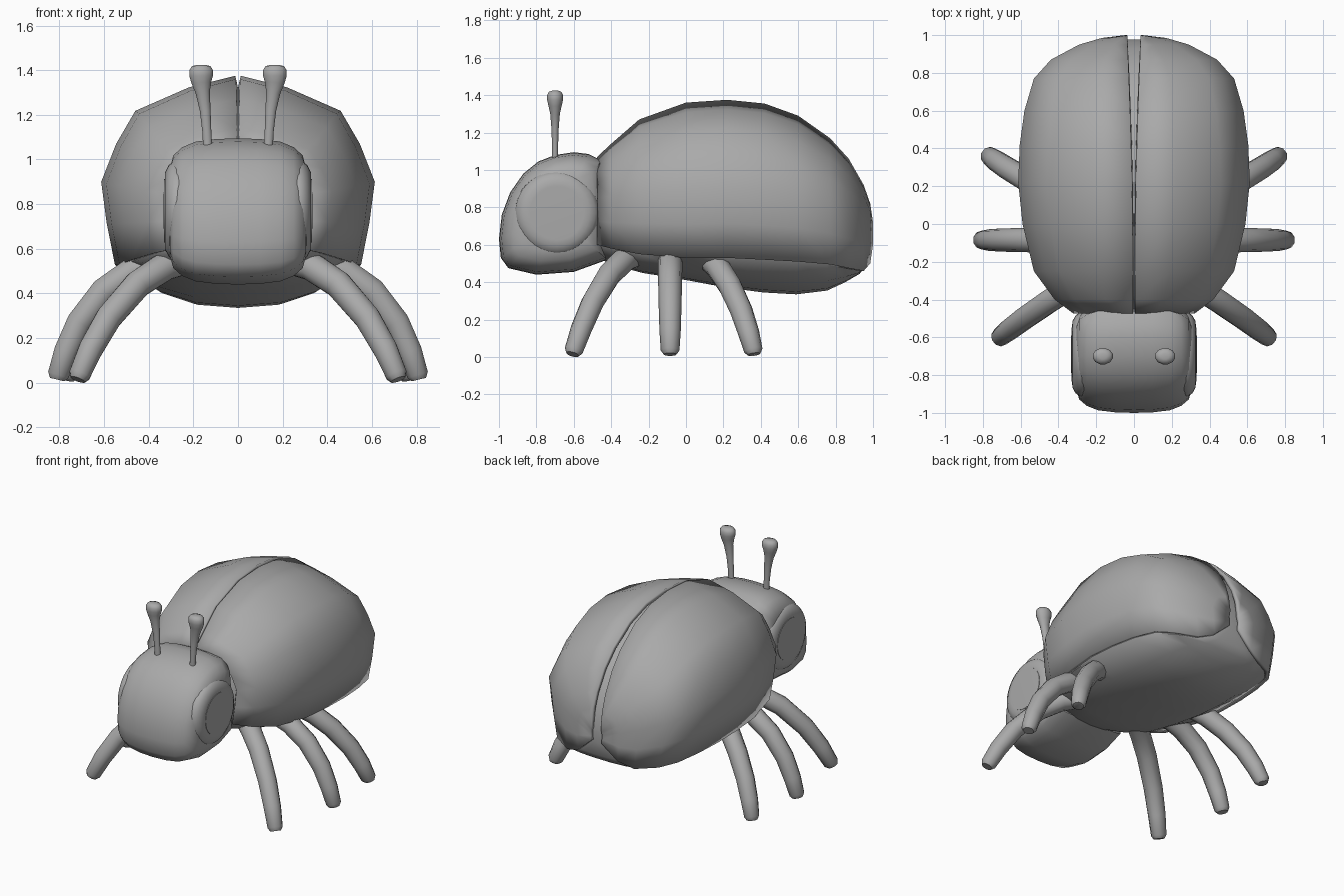
import bpy, bmesh, math
from mathutils import Vector

if "Cube" in bpy.data.objects:
    bpy.data.objects.remove(bpy.data.objects["Cube"])

grey = bpy.data.materials.new("plain_grey")
grey.diffuse_color = (0.4, 0.4, 0.4, 1)
grey.use_nodes = True
grey.node_tree.nodes["Principled BSDF"].inputs["Base Color"].default_value = grey.diffuse_color


def loft(name, rings, closed=True, caps=True, mirror=False, thick=0, angle=50):
    """Skin a list of equal-length rings into one smooth object."""
    bm = bmesh.new()
    rows = [[bm.verts.new(p) for p in r] for r in rings]
    n = len(rows[0])
    for a, b in zip(rows, rows[1:]):
        for i in range(n if closed else n - 1):
            j = (i + 1) % n
            bm.faces.new((a[i], a[j], b[j], b[i]))
    if caps:
        bm.faces.new(rows[0])
        bm.faces.new(rows[-1])
    bmesh.ops.recalc_face_normals(bm, faces=bm.faces)
    mid = sum((v.co for v in bm.verts), Vector()) / len(bm.verts)
    if not closed:
        mid.x = 0
    if sum(f.normal.dot(f.calc_center_median() - mid) * f.calc_area() for f in bm.faces) < 0:
        bmesh.ops.reverse_faces(bm, faces=bm.faces)
    me = bpy.data.meshes.new(name)
    bm.to_mesh(me)
    bm.free()
    me.materials.append(grey)
    ob = bpy.data.objects.new(name, me)
    bpy.context.collection.objects.link(ob)
    bpy.ops.object.select_all(action='DESELECT')
    ob.select_set(True)
    bpy.context.view_layer.objects.active = ob
    bpy.ops.object.shade_smooth_by_angle(angle=math.radians(angle))
    if thick:
        s = ob.modifiers.new("thickness", 'SOLIDIFY')
        s.thickness, s.offset = thick, -1
    if mirror:
        ob.modifiers.new("mirror", 'MIRROR').use_mirror_merge = False
    return ob


def tube(path, radii, sides, flat=1.0):
    """Rings of a tapered tube along a path."""
    pts = [Vector(p) for p in path]
    rings = []
    for i, (p, r) in enumerate(zip(pts, radii)):
        t = (pts[min(i + 1, len(pts) - 1)] - pts[max(i - 1, 0)]).normalized()
        u = Vector((0, 1, 0)).cross(t).normalized()
        v = t.cross(u)
        rings.append([p + r * (math.cos(a) * u + flat * math.sin(a) * v)
                      for a in (math.tau * (k + .5) / sides for k in range(sides))])
    return rings


# Body stations: y, half width, top, widest height, cover edge, belly
stations = [
    (-.475, .32, 1.07, .85, .60, .52), (-.40, .42, 1.14, .86, .58, .49),
    (-.25, .53, 1.27, .88, .55, .45), (0, .59, 1.36, .89, .53, .41),
    (.22, .613, 1.375, .90, .53, .37), (.42, .605, 1.355, .89, .52, .345),
    (.60, .58, 1.29, .87, .51, .335), (.77, .53, 1.17, .83, .495, .355),
    (.87, .44, 1.06, .79, .475, .40), (.95, .29, .92, .74, .46, .445),
    (.985, .17, .82, .70, .50, .49), (1.0, .045, .72, .66, .60, .58)]
upper = [(0, 1), (.36, .89), (.75, .67), (.89, .36), (1, 0)]


def half(w, zt, zm, ze, gap):
    pts = [(max(gap, w * fx), zm + (zt - zm) * fz) for fx, fz in upper]
    return pts + [(max(gap, .96 * w), (zm + ze) / 2), (max(gap, .9 * w), ze)]


# Wing covers: two thin shells parted by a seam that widens to the rear
cover = []
for y, w, zt, zm, ze, zb in stations:
    gap = .006 + .03 * max(0, (y + .475) / 1.475) ** 2
    cover.append([(x, y, z) for x, z in half(w, zt, zm, ze, gap)])
loft("wing_covers", cover, closed=False, caps=False, mirror=True, thick=.025)

# Body inside the covers, with the belly showing below
body = []
for y, w, zt, zm, ze, zb in stations:
    w *= .95
    right = half(w, zt - .05, zm, ze, 0)
    right += [(.62 * w, ze + (zb - ze) * .62), (.33 * w, ze + (zb - ze) * .92), (0, zb)]
    ring = right + [(-x, z) for x, z in right[-2:0:-1]]
    body.append([(x, .25 + (y - .25) * .97, z) for x, z in ring])
loft("body", body)

# Head: side profile swelled across the width
profile = [(-.42, .52), (-.42, .80), (-.45, 1.05), (-.52, 1.085), (-.60, 1.095),
           (-.70, 1.08), (-.79, 1.045), (-.87, .98), (-.94, .88), (-.985, .76),
           (-1.0, .63), (-.99, .53), (-.95, .475), (-.80, .44), (-.60, .455)]
swell = [(0, 1), (.1, .99), (.19, .955), (.25, .88), (.29, .77), (.305, .6), (.31, .4)]
head = []
for x, s in [(-x, s) for x, s in swell[:0:-1]] + swell:
    head.append([(x, -.69 + (y + .69) * s, .76 + (z - .76) * s) for y, z in profile])
loft("head", head)


# Eyes: rounded rim around a flat disc
def disc(name, outline):
    rings = [[(x, -.69 + r * math.cos(a), .77 + r * math.sin(a))
              for a in (math.tau * k / 32 for k in range(32))] for r, x in outline]
    loft(name, rings, mirror=True, angle=40)


disc("eye_rims", [(.215, .24), (.225, .265), (.222, .288), (.205, .31), (.175, .326), (.145, .328)])
disc("eye_discs", [(.143, .32), (.143, .331), (.07, .333)])

# Antennae with flattened knobs
loft("antennae", tube(
    [(.135, -.70, 1.04), (.14, -.70, 1.13), (.147, -.70, 1.22), (.158, -.70, 1.30),
     (.164, -.70, 1.345), (.165, -.70, 1.375), (.165, -.70, 1.40), (.165, -.70, 1.418),
     (.165, -.70, 1.424)],
    [.021, .021, .025, .033, .046, .055, .055, .043, .02], 12, .8), mirror=True, angle=60)

# Legs: three pairs of arched tubes
legs = {
    "front_legs": [(.20, -.24, .56), (.33, -.33, .52), (.45, -.41, .44), (.58, -.50, .29),
                   (.66, -.56, .15), (.71, -.60, .035), (.718, -.606, .014)],
    "middle_legs": [(.35, -.085, .54), (.47, -.085, .50), (.60, -.085, .41), (.71, -.085, .27),
                    (.77, -.085, .14), (.805, -.085, .035), (.81, -.085, .014)],
    "rear_legs": [(.35, .11, .54), (.46, .17, .48), (.57, .235, .38), (.67, .295, .25),
                  (.73, .335, .13), (.765, .36, .035), (.77, .363, .014)]}
for name, path in legs.items():
    loft(name, tube(path, [.066, .066, .064, .061, .057, .05, .035], 10), mirror=True)
